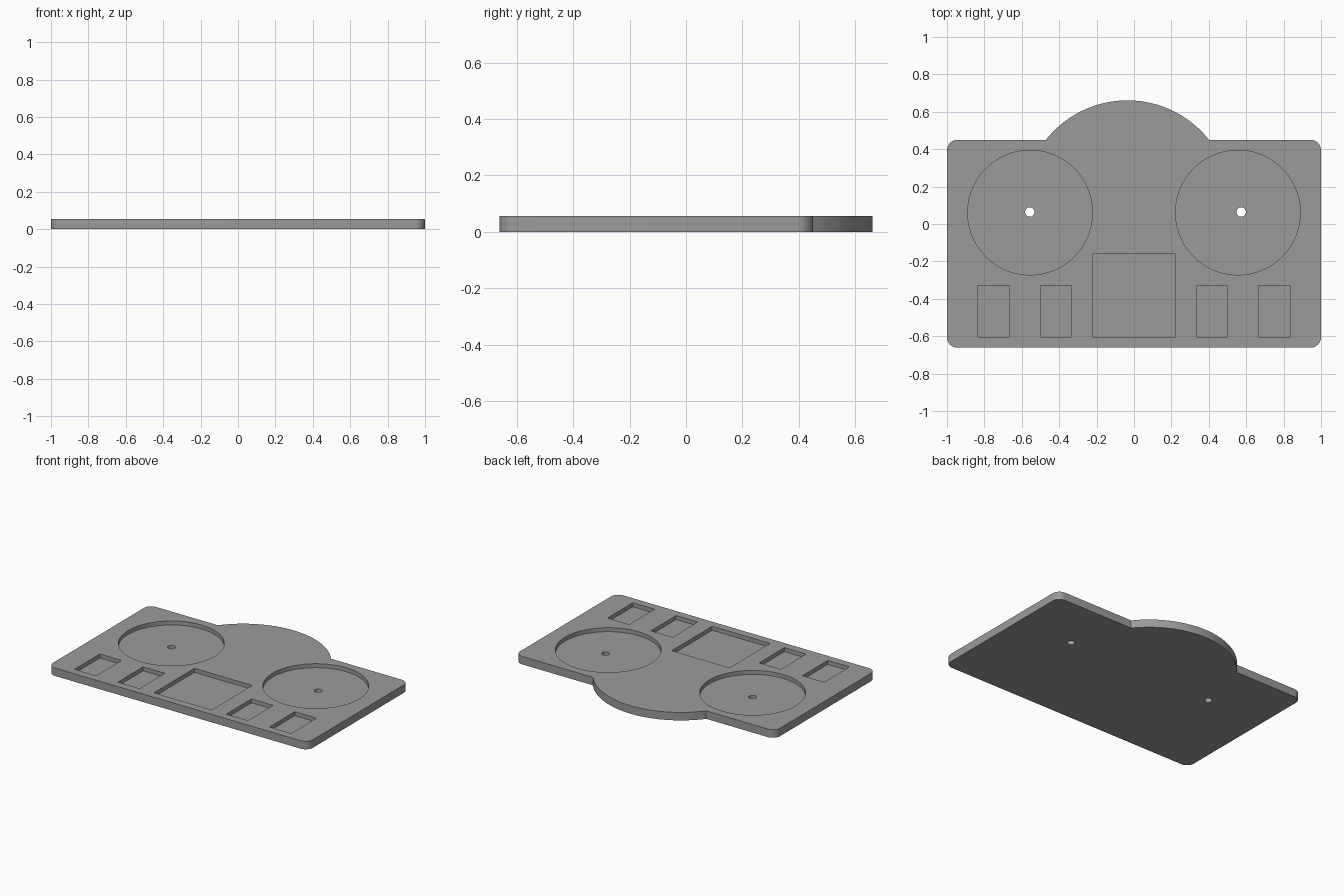
import bpy, bmesh, math

if "Cube" in bpy.data.objects:
    bpy.data.objects.remove(bpy.data.objects["Cube"])

U = 1 / 18              # layout module
TOP = U                 # plate thickness
FLOOR = U / 2           # height of pocket floors
FRONT, BACK = -0.661, 0.45

grey = bpy.data.materials.new("mid_grey")
grey.diffuse_color = (0.33, 0.33, 0.33, 1)
grey.use_nodes = True
grey.node_tree.nodes["Principled BSDF"].inputs["Base Color"].default_value = grey.diffuse_color


def arc(cx, cy, r, a0, a1, n):
    """Points along an arc, angles in radians."""
    return [(cx + r * math.cos(a0 + (a1 - a0) * i / n),
             cy + r * math.sin(a0 + (a1 - a0) * i / n)) for i in range(n + 1)]


def circle(cx, cy, r, n):
    return arc(cx, cy, r, 0, math.tau, n)[:-1]


def rect(x0, x1, y0, y1):
    return [(x0, y0), (x1, y0), (x1, y1), (x0, y1)]


def prism(name, outline, z0, z1):
    """Extrude a closed outline between two heights."""
    bm = bmesh.new()
    face = bm.faces.new([bm.verts.new((x, y, z0)) for x, y in outline])
    ext = bmesh.ops.extrude_face_region(bm, geom=[face])
    for v in ext["geom"]:
        if isinstance(v, bmesh.types.BMVert):
            v.co.z = z1
    bmesh.ops.recalc_face_normals(bm, faces=bm.faces)
    mesh = bpy.data.meshes.new(name)
    bm.to_mesh(mesh)
    bm.free()
    mesh.materials.append(grey)
    ob = bpy.data.objects.new(name, mesh)
    bpy.context.collection.objects.link(ob)
    return ob


# Plate outline: rounded rectangle with a shallow arc bulging from the back edge
q = math.pi / 2
cr = U
bulge_x, bulge_r = -0.035, 10 * U
bulge_y = 0.661 - bulge_r
a = math.asin((BACK - bulge_y) / bulge_r)
outline = (arc(1 - cr, FRONT + cr, cr, -q, 0, 10)
           + arc(1 - cr, BACK - cr, cr, 0, q, 10)
           + arc(bulge_x, bulge_y, bulge_r, a, math.pi - a, 48)
           + arc(-1 + cr, BACK - cr, cr, q, 2 * q, 10)
           + arc(-1 + cr, FRONT + cr, cr, 2 * q, 3 * q, 10))
plate = prism("base_plate", outline, 0, TOP)

# Pockets: two round dishes, one central square, four small rectangles
front_y = FRONT + U
pockets = [circle(s * 10 * U, 0.061, 6 * U, 96) for s in (-1, 1)]
pockets.append(rect(-4 * U, 4 * U, front_y, front_y + 8 * U))
for x in (-15, -9, 6, 12):
    pockets.append(rect(x * U, (x + 3) * U, front_y, front_y + 5 * U))
cutters = [prism("pocket_cutter", p, FLOOR, TOP + 0.1) for p in pockets]

# Through holes in the dishes
for x in (-0.557, 0.573):
    cutters.append(prism("hole_cutter", circle(x, 0.064, 0.025, 32), -0.1, TOP + 0.2))

for cutter in cutters:
    cutter.hide_render = True
    mod = plate.modifiers.new("cut", 'BOOLEAN')
    mod.operation = 'DIFFERENCE'
    mod.solver = 'EXACT'
    mod.object = cutter

# Bake the cuts and clear the cutters
depsgraph = bpy.context.evaluated_depsgraph_get()
baked = bpy.data.meshes.new_from_object(plate.evaluated_get(depsgraph))
plate.modifiers.clear()
plate.data = baked
for cutter in cutters:
    bpy.data.objects.remove(cutter)

# Smooth the curved walls, keep the edges sharp
bpy.context.view_layer.objects.active = plate
plate.select_set(True)
bpy.ops.object.shade_smooth_by_angle(angle=math.radians(30))
